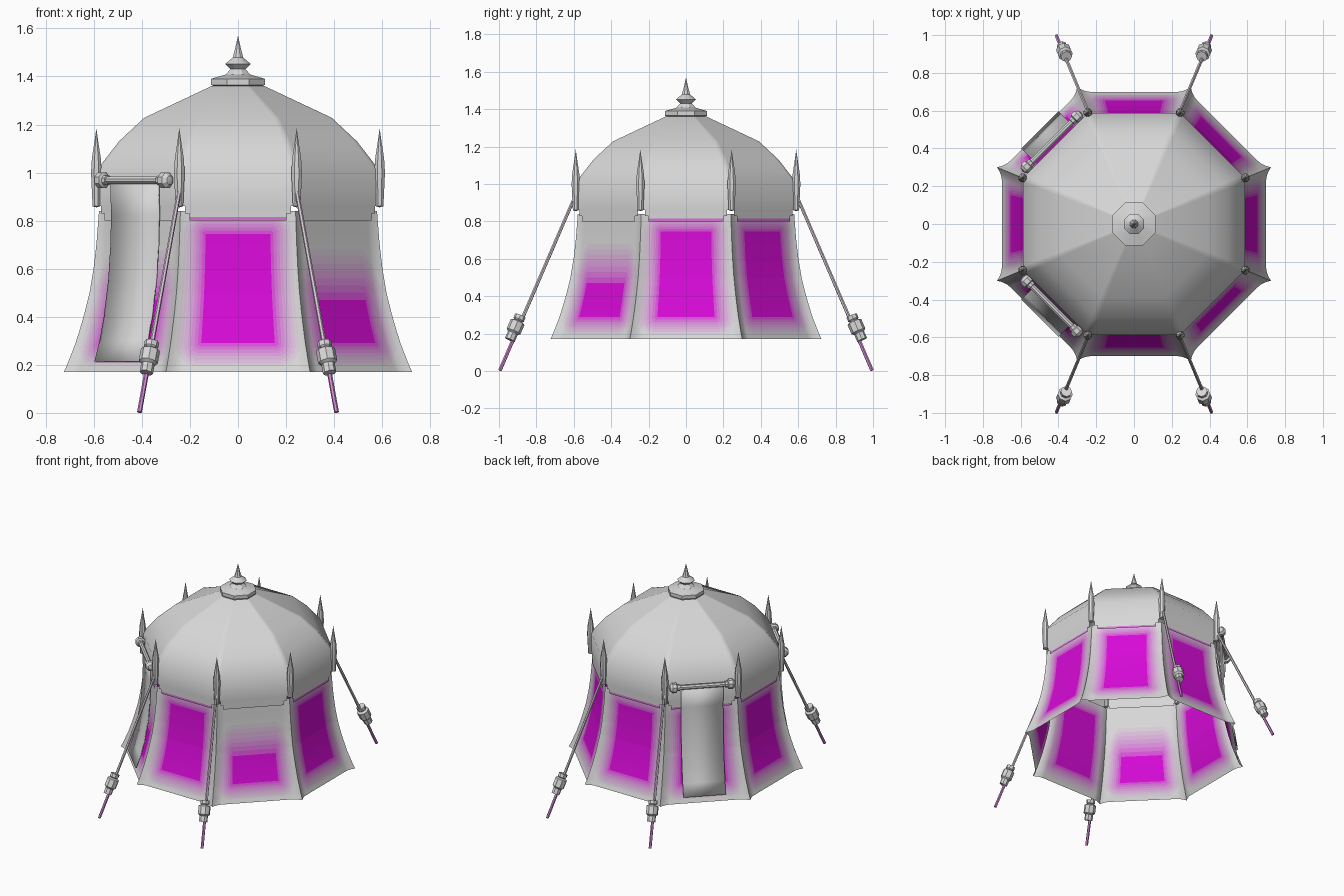
import bpy, bmesh, math
from mathutils import Vector

cube = bpy.data.objects.get("Cube")
if cube:
    bpy.data.objects.remove(cube, do_unlink=True)

BANDS = 7
TONE = 0.68
TAN = math.tan(math.pi / 8)


def material(name, green):
    m = bpy.data.materials.new(name)
    m.use_nodes = True
    color = (TONE, green, TONE, 1)
    m.diffuse_color = color
    bsdf = m.node_tree.nodes["Principled BSDF"]
    bsdf.inputs["Base Color"].default_value = color
    bsdf.inputs["Roughness"].default_value = 0.8
    return m


# Slot 0 is magenta, the last slot is plain canvas grey
MATS = [material("magenta", 0.003)]
MATS += [material(f"magenta fade {i}", TONE * i / (BANDS + 1)) for i in range(1, BANDS + 1)]
MATS.append(material("canvas grey", TONE))
GREY = len(MATS) - 1


def build(name, verts, faces, slots=None, angle=30):
    bm = bmesh.new()
    vs = [bm.verts.new(v) for v in verts]
    for i, f in enumerate(faces):
        face = bm.faces.new([vs[j] for j in f])
        face.material_index = slots[i] if slots else GREY
    bmesh.ops.remove_doubles(bm, verts=bm.verts, dist=0.0002)
    mesh = bpy.data.meshes.new(name)
    bm.to_mesh(mesh)
    bm.free()
    for m in MATS:
        mesh.materials.append(m)
    ob = bpy.data.objects.new(name, mesh)
    bpy.context.collection.objects.link(ob)
    bpy.ops.object.select_all(action='DESELECT')
    ob.select_set(True)
    bpy.context.view_layer.objects.active = ob
    bpy.ops.object.shade_smooth_by_angle(angle=math.radians(angle))
    return ob


def lathe(name, profile, origin=(0, 0, 0), axis=(0, 0, 1), sides=8, slot=GREY, angle=30):
    """Turn (radius, height) pairs about an axis."""
    rot = Vector(axis).to_track_quat('Z', 'Y')
    verts, faces = [], []
    for r, h in profile:
        for i in range(sides):
            a = math.tau * (i + 0.5) / sides
            verts.append(Vector(origin) + rot @ Vector((r * math.cos(a), r * math.sin(a), h)))
    for j in range(len(profile) - 1):
        for i in range(sides):
            n = (i + 1) % sides
            faces.append((j * sides + i, j * sides + n, (j + 1) * sides + n, (j + 1) * sides + i))
    return build(name, verts, faces, [slot] * len(faces), angle)


def side_point(k, offset, apothem, z):
    """Point on octagon side k, at a sideways offset from its middle."""
    a = k * math.pi / 4
    return Vector((apothem * math.cos(a) - offset * math.sin(a),
                   apothem * math.sin(a) + offset * math.cos(a), z))


def lerp_profile(profile, z):
    for (z0, a0), (z1, a1) in zip(profile, profile[1:]):
        if z <= z1:
            return a0 + (a1 - a0) * (z - z0) / (z1 - z0)
    return profile[-1][1]


def split(stops, counts):
    out = [stops[0]]
    for a, b, n in zip(stops, stops[1:], counts):
        out += [a + (b - a) * i / n for i in range(1, n + 1)]
    return out


SHORT = (5, 7)      # sides with a low painted panel
FLAPS = (3, 5)      # sides with a hanging door flap
WALL = [(0.17, 0.70), (0.2, 0.687), (0.3, 0.651), (0.4, 0.624), (0.5, 0.602),
        (0.6, 0.588), (0.7, 0.579), (0.84, 0.572)]

# Flared walls with a faded magenta panel on every side
zs = split([0.17, 0.195, 0.29, 0.47, 0.68, 0.745, 0.84], [2, 14, 4, 14, 2, 14])
half = split([0, 0.565, 0.93, 1], [4, 14, 3])
us = [-u for u in reversed(half[1:])] + half


def wall_point(k, u, z):
    a = lerp_profile(WALL, z)
    p = side_point(k, u * a * TAN, a, z)
    bulge = max(0, (abs(u) - 0.8) / 0.2) ** 2 * (0.007 + 0.02 * (0.84 - z) / 0.67)
    corner = (k + math.copysign(0.5, u)) * math.pi / 4
    return p + bulge * Vector((math.cos(corner), math.sin(corner), 0))


def wall_slot(k, u, z):
    du = max(0, (abs(u) - 0.565) / 0.365)
    top = (z - 0.47) / 0.21 if k in SHORT else (z - 0.745) / 0.095
    d = math.hypot(du, max(0, (0.29 - z) / 0.095, top))
    return 0 if d == 0 else min(GREY, 1 + int(d * BANDS))


verts, faces, slots = [], [], []
for k in range(8):
    base, w = len(verts), len(us)
    verts += [wall_point(k, u, z) for z in zs for u in us]
    for j in range(len(zs) - 1):
        for i in range(w - 1):
            q = base + j * w + i
            faces.append((q, q + 1, q + w + 1, q + w))
            slots.append(wall_slot(k, (us[i] + us[i + 1]) / 2, (zs[j] + zs[j + 1]) / 2))
build("tent_walls", verts, faces, slots)

# Roof with a valance whose lower edge steps up towards the corners
rows = [(0.585, 0.80), (0.585, 0.815), (0.585, 0.83), (0.585, 0.86), (0.588, 1.01),
        (0.495, 1.13), (0.39, 1.228), (0.11, 1.36)]
cols = [-1, -0.91, -0.83, 0.83, 0.91, 1]
first_row = [3, 2, 0, 2, 3]
verts, faces, slots = [], [], []
for k in range(8):
    base, w = len(verts), len(cols)
    verts += [side_point(k, u * a * TAN, a, z) for a, z in rows for u in cols]
    for i, start in enumerate(first_row):
        for j in range(start, len(rows) - 1):
            q = base + j * w + i
            faces.append((q, q + 1, q + w + 1, q + w))
            slots.append(2 if j == 0 and k not in SHORT else GREY)
build("roof", verts, faces, slots, angle=40)

# Crown finial
lathe("roof_finial", [(0.06, 1.343), (0.122, 1.365), (0.122, 1.39), (0.055, 1.408), (0.034, 1.43),
                      (0.058, 1.452), (0.024, 1.478), (0.012, 1.52), (0, 1.57)])

# Spiked post at each corner
for k in range(8):
    a = (k + 0.5) * math.pi / 4
    lathe("corner_post", [(0, 0.855), (0.017, 0.86), (0.02, 0.92), (0.024, 1.0), (0.02, 1.06),
                          (0.01, 1.12), (0, 1.185)],
          (0.638 * math.cos(a), 0.638 * math.sin(a), 0))

# Guy poles with a turned stop near the ground
for sx in (-1, 1):
    for sy in (-1, 1):
        foot = Vector((sx * 0.41, sy * 0.995, 0.003))
        head = Vector((sx * 0.243, sy * 0.595, 0.93))
        axis = (head - foot).normalized()
        length = (head - foot).length
        lathe("guy_pole_foot", [(0, 0), (0.01, 0), (0.01, 0.2)], foot, axis, 6, 3)
        lathe("guy_pole", [(0.01, 0.2), (0.009, length), (0, length)], foot, axis, 6, GREY - 1)
        lathe("guy_stop", [(0, -0.075), (0.028, -0.075), (0.028, -0.035), (0.04, -0.025),
                           (0.04, 0.03), (0.024, 0.038), (0.03, 0.045), (0.03, 0.068), (0, 0.068)],
              foot + axis * 0.25 + Vector((0, sy * 0.015, 0.005)), axis)

# Door flaps hanging from a rod with knobbed ends
DROP = [(0.215, 0.705), (0.3, 0.675), (0.4, 0.65), (0.55, 0.624), (0.7, 0.611), (0.82, 0.607), (0.965, 0.612)]
for k in FLAPS:
    verts = [side_point(k, u, a, z) for z, a in DROP for u in (-0.14, 0.14)]
    faces = [(2 * j, 2 * j + 1, 2 * j + 3, 2 * j + 2) for j in range(len(DROP) - 1)]
    flap = build("door_flap", verts, faces)
    solid = flap.modifiers.new("thickness", 'SOLIDIFY')
    solid.thickness = 0.008
    middle = side_point(k, 0, 0.615, 0.968)
    along = side_point(k, 1, 0, 0)
    lathe("flap_rod", [(0, -0.19), (0.016, -0.19), (0.016, 0.19), (0, 0.19)], middle, along)
    for s in (-1, 1):
        lathe("rod_knob", [(0, -0.04), (0.022, -0.035), (0.022, -0.018), (0.034, -0.012),
                           (0.034, 0.014), (0.02, 0.03), (0, 0.036)],
              middle + along * s * 0.185, along * s)
